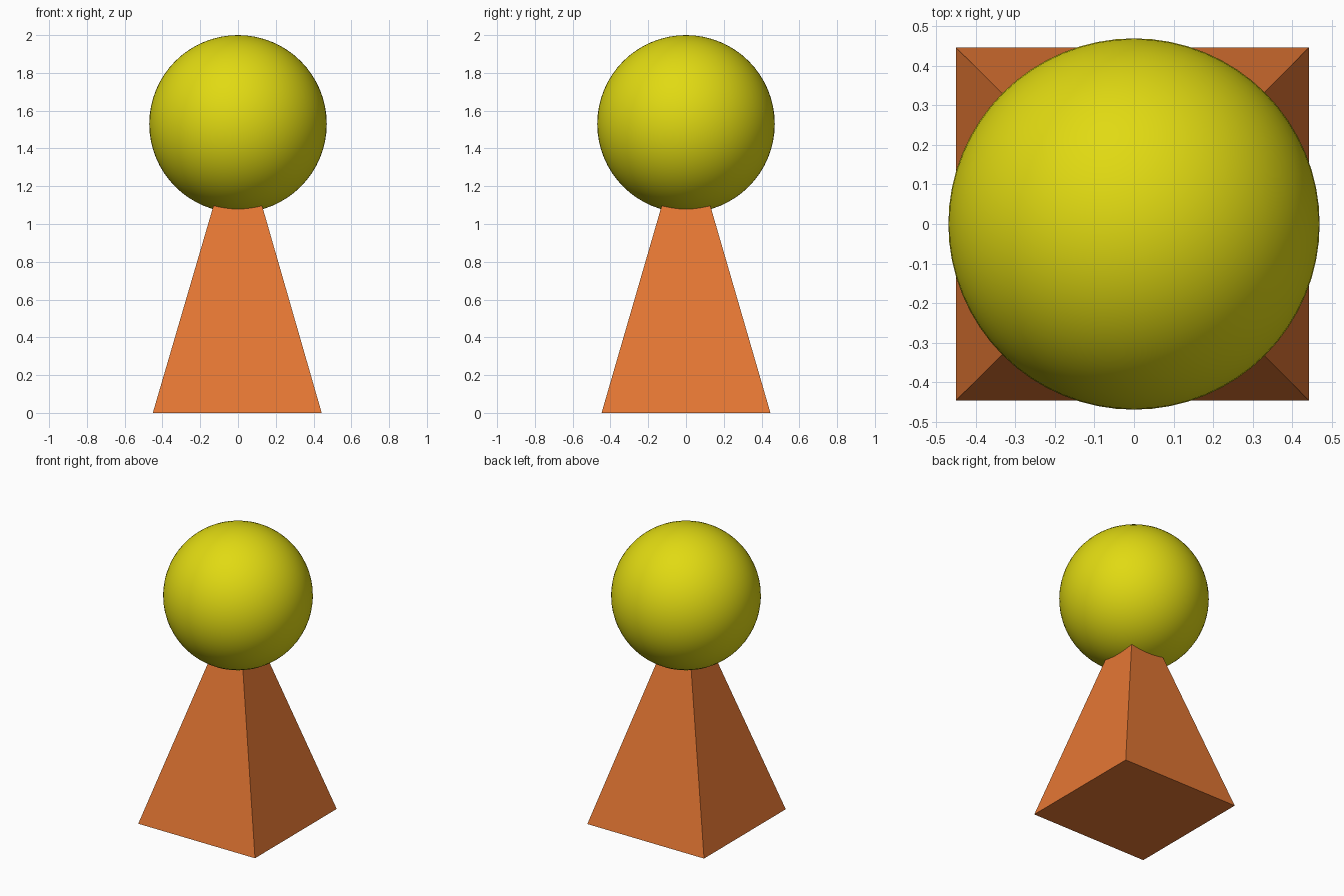
import bpy
import math

if "Cube" in bpy.data.objects:
    bpy.data.objects.remove(bpy.data.objects["Cube"])


def material(name, rgb):
    m = bpy.data.materials.new(name)
    m.diffuse_color = (*rgb, 1.0)
    m.use_nodes = True
    m.node_tree.nodes["Principled BSDF"].inputs["Base Color"].default_value = m.diffuse_color
    return m


def finish(name, mat):
    ob = bpy.context.object
    ob.name = name
    ob.data.materials.append(mat)
    return ob


orange = material("orange", (0.78, 0.185, 0.034))
yellow = material("yellow", (0.75, 0.70, 0.006))

HALF = 0.447      # half width of the square base
RADIUS = 0.47     # ball radius
APEX = 1.54       # pyramid tip, hidden inside the ball

# Four-sided pyramid body, tip reaching the middle of the ball
bpy.ops.mesh.primitive_cone_add(vertices=4, radius1=HALF * math.sqrt(2), radius2=0,
                                depth=APEX, location=(-0.004, 0, APEX / 2),
                                rotation=(0, 0, math.pi / 4))
body = finish("pyramid_body", orange)
bpy.ops.object.transform_apply(location=True, rotation=True, scale=True)
tip = max(body.data.vertices, key=lambda v: v.co.z)
tip.co.x = 0.0    # tip sits on the centre line of the ball

# Smooth ball head
bpy.ops.mesh.primitive_uv_sphere_add(segments=64, ring_count=32, radius=RADIUS,
                                     location=(0, 0, 2 - RADIUS))
finish("ball_head", yellow)
bpy.ops.object.shade_smooth()
